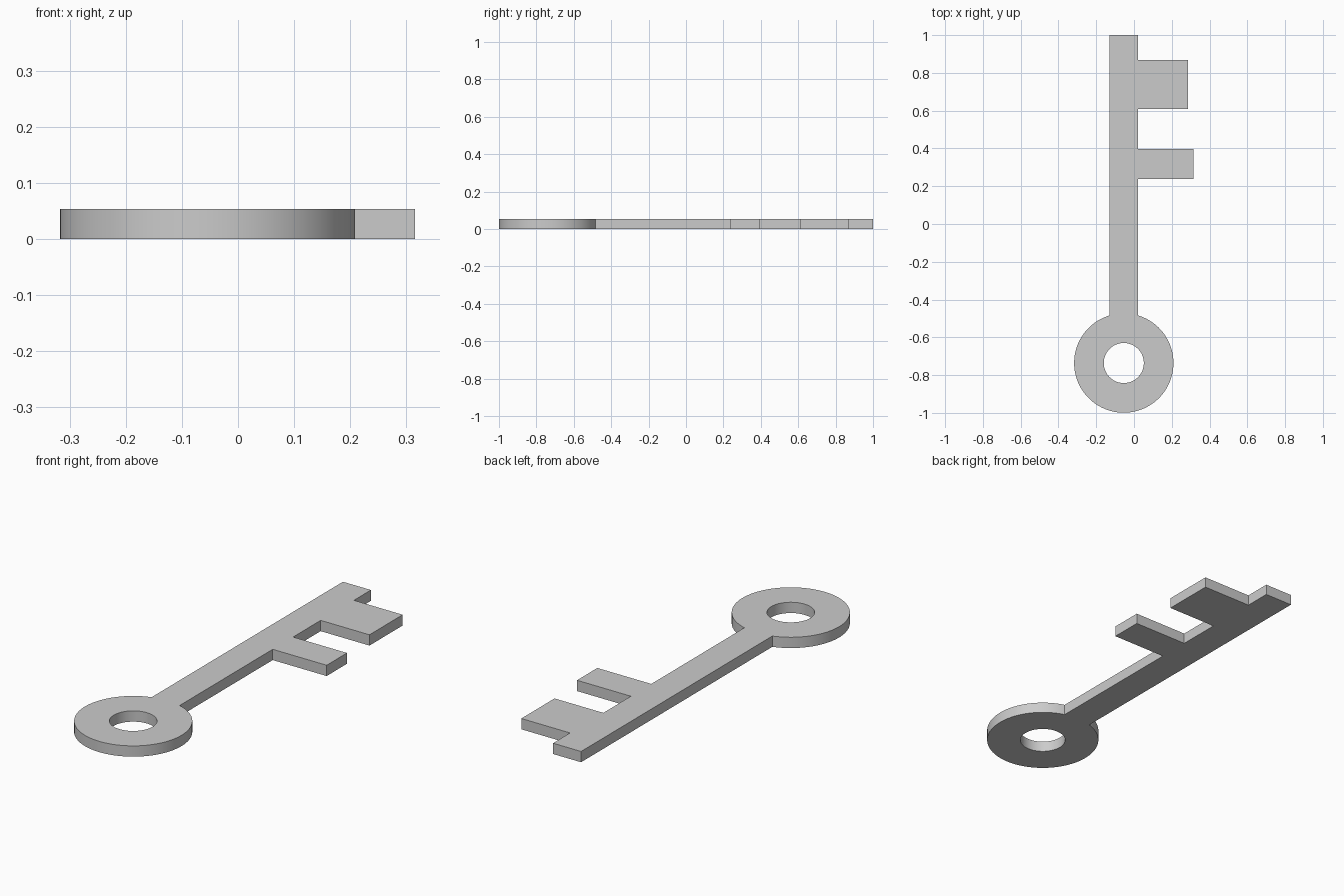
import bpy, bmesh, math

cube = bpy.data.objects.get("Cube")
if cube:
    bpy.data.objects.remove(cube, do_unlink=True)

THICK = 0.053
CX, CY = -0.054, -0.736          # centre of the ring handle
OUTER, INNER, HALF = 0.263, 0.106, 0.076
SEGMENTS = 96

# Plain grey material
grey = bpy.data.materials.new("light_grey")
grey.use_nodes = True
colour = (0.6, 0.6, 0.6, 1)
grey.diffuse_color = colour
grey.node_tree.nodes["Principled BSDF"].inputs["Base Color"].default_value = colour


def arc(radius, start, end, steps):
    angles = [start + (end - start) * i / steps for i in range(steps + 1)]
    return [(CX + radius * math.cos(a), CY + radius * math.sin(a)) for a in angles]


def add_loop(bm, points):
    verts = [bm.verts.new((x, y, 0)) for x, y in points]
    return [bm.edges.new((v, verts[i - 1])) for i, v in enumerate(verts)]


# Outline: ring handle, open where the shaft joins it
gap = math.asin(HALF / OUTER)
outline = arc(OUTER, math.pi / 2 + gap, 2.5 * math.pi - gap, SEGMENTS)

# Outline: shaft edge with the two teeth, given as (near y, far y, tip x)
edge = CX + HALF
for near, far, tip in [(0.238, 0.396, 0.315), (0.61, 0.868, 0.287)]:
    outline += [(edge, near), (tip, near), (tip, far), (edge, far)]
outline += [(edge, 1), (CX - HALF, 1)]

# Hole through the handle
hole = arc(INNER, 0, 2 * math.pi, SEGMENTS)[:-1]

# Fill the outline around the hole and extrude it to a plate
bm = bmesh.new()
edges = add_loop(bm, outline) + add_loop(bm, hole)
bmesh.ops.triangle_fill(bm, edges=edges, use_beauty=True)
top = bmesh.ops.extrude_face_region(bm, geom=bm.faces[:])
verts = [g for g in top["geom"] if isinstance(g, bmesh.types.BMVert)]
bmesh.ops.translate(bm, verts=verts, vec=(0, 0, THICK))
bmesh.ops.recalc_face_normals(bm, faces=bm.faces[:])
mesh = bpy.data.meshes.new("key")
bm.to_mesh(mesh)
bm.free()
mesh.materials.append(grey)

key = bpy.data.objects.new("key", mesh)
bpy.context.collection.objects.link(key)
bpy.context.view_layer.objects.active = key
key.select_set(True)
bpy.ops.object.shade_smooth_by_angle(angle=math.radians(30))
